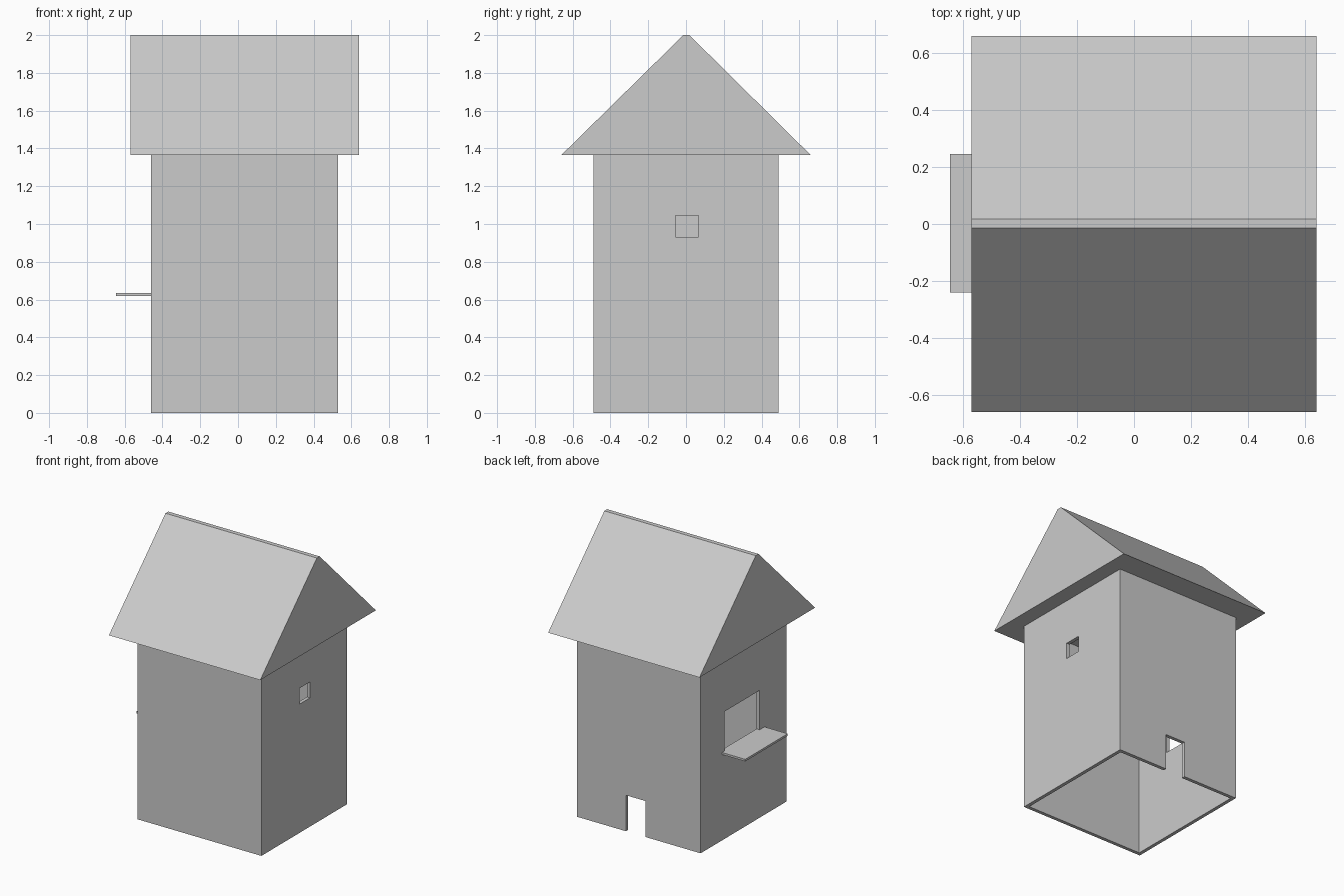
import bpy

if "Cube" in bpy.data.objects:
    bpy.data.objects.remove(bpy.data.objects["Cube"])

X0, X1, Y, EAVES, WALL = -0.46, 0.53, 0.49, 1.365, 0.025


def extrude_x(name, profile, x0, x1):
    """Prism with a (y, z) profile running from x0 to x1."""
    n = len(profile)
    verts = [(x, y, z) for x in (x0, x1) for y, z in profile]
    faces = [tuple(reversed(range(n))), tuple(range(n, 2 * n))]
    faces += [(i, (i + 1) % n, n + (i + 1) % n, n + i) for i in range(n)]
    mesh = bpy.data.meshes.new(name)
    mesh.from_pydata(verts, [], faces)
    obj = bpy.data.objects.new(name, mesh)
    bpy.context.collection.objects.link(obj)
    return obj


def box(name, x, y, z):
    profile = [(y[0], z[0]), (y[1], z[0]), (y[1], z[1]), (y[0], z[1])]
    return extrude_x(name, profile, *x)


def cut(obj, x, y, z):
    cutter = box("cutter", x, y, z)
    cutter.hide_render = True
    mod = obj.modifiers.new("cut", 'BOOLEAN')
    mod.operation, mod.solver, mod.object = 'DIFFERENCE', 'EXACT', cutter
    bpy.context.view_layer.objects.active = obj
    bpy.ops.object.modifier_apply(modifier=mod.name)
    bpy.data.objects.remove(cutter)


# Hollow tower walls, open at the bottom
walls = box("walls", (X0, X1), (-Y, Y), (0, EAVES))
cut(walls, (X0 + WALL, X1 - WALL), (-Y + WALL, Y - WALL), (-0.1, EAVES + 0.1))

# Openings: small right window, large left hatch, back doorway
cut(walls, (X1 - 0.1, X1 + 0.1), (-0.055, 0.065), (0.93, 1.045))
cut(walls, (X0 - 0.1, X0 + 0.1), (-0.185, 0.217), (0.635, 0.92))
cut(walls, (-0.02, 0.137), (Y - 0.1, Y + 0.1), (-0.1, 0.26))

# Shelf below the left hatch
box("shelf", (-0.645, X0), (-0.24, 0.245), (0.62, 0.635))

# Solid gable roof with a narrow flat ridge
extrude_x("roof", [(-0.66, EAVES), (0.66, EAVES), (0.018, 2.0), (-0.014, 2.0)],
          -0.57, 0.64)
